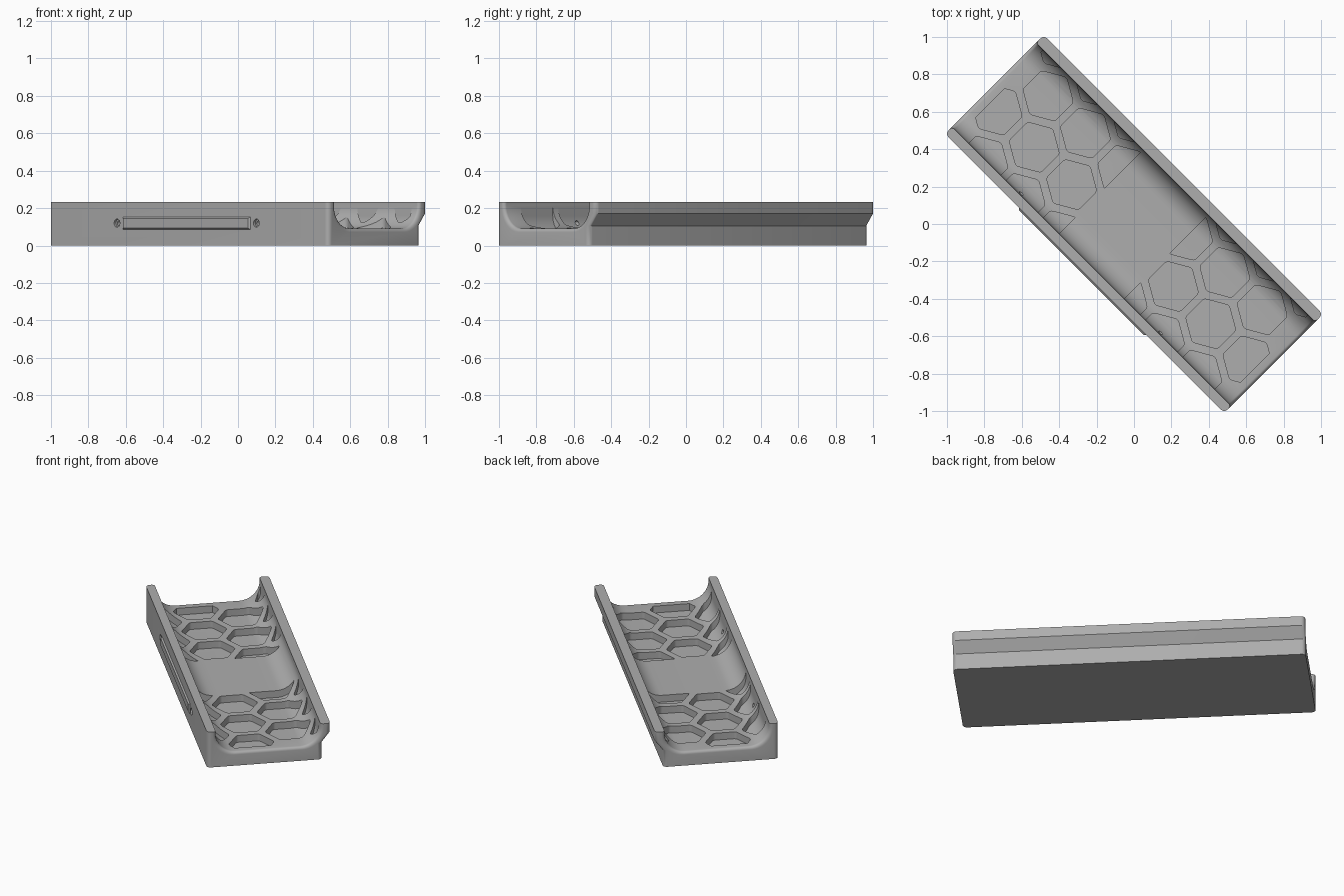
import bpy, bmesh, math

if "Cube" in bpy.data.objects:
    bpy.data.objects.remove(bpy.data.objects["Cube"])

HALF_L, HALF_W, HEIGHT = 1.055, 0.373, 0.232
CORNER = 0.025

grey = bpy.data.materials.new("plain grey")
grey.diffuse_color = (0.42, 0.42, 0.42, 1)
grey.use_nodes = True
grey.node_tree.nodes["Principled BSDF"].inputs["Base Color"].default_value = grey.diffuse_color


def finish(bm, name):
    bmesh.ops.recalc_face_normals(bm, faces=bm.faces)
    mesh = bpy.data.meshes.new(name)
    bm.to_mesh(mesh)
    bm.free()
    ob = bpy.data.objects.new(name, mesh)
    mesh.materials.append(grey)
    bpy.context.collection.objects.link(ob)
    return ob


def skin(bm, rings):
    """Closed solid through a list of equal-length point rings."""
    rows = [[bm.verts.new(p) for p in ring] for ring in rings]
    n = len(rows[0])
    for a, b in zip(rows, rows[1:]):
        for i in range(n):
            bm.faces.new((a[i], a[(i + 1) % n], b[(i + 1) % n], b[i]))
    bm.faces.new(rows[0])
    bm.faces.new(rows[-1])


def loft(name, stations, profile):
    """Skin profile(d) -> [(y, z)] along x for stations (x, d)."""
    bm = bmesh.new()
    skin(bm, [[(x, y, z) for y, z in profile(d)] for x, d in stations])
    return finish(bm, name)


def end_round(radius, half, steps=5):
    """Stations whose offset follows a quarter circle at both ends."""
    right = []
    for i in range(steps + 1):
        a = i / steps * math.pi / 2
        right.append((half - radius + radius * math.sin(a), radius * (1 - math.cos(a))))
    return [(-x, d) for x, d in reversed(right)] + right


def apply_boolean(target, cutter, op):
    mod = target.modifiers.new(op.lower(), 'BOOLEAN')
    mod.operation, mod.solver, mod.object = op, 'EXACT', cutter
    bpy.context.view_layer.objects.active = target
    bpy.ops.object.modifier_apply(modifier=mod.name)
    bpy.data.objects.remove(cutter)


# Outer body: straight wall on one side, overhanging ledge on the other
def outer(d):
    l, r = -HALF_W + d, HALF_W - d
    return [(l, 0), (r - 0.05, 0), (r - 0.05, 0.105), (r, 0.17), (r, HEIGHT), (l, HEIGHT)]


tray = loft("tray", end_round(CORNER, HALF_L), outer)


# Trough shape with filleted floor
def trough(left, right, floor, rad, top, d=0.0):
    left, right, floor = left - d, right + d, floor - d
    pts = [(left, top)]
    for i in range(11):
        a = i / 10 * math.pi / 2
        pts.append((left + rad * (1 - math.cos(a)), floor + rad * (1 - math.sin(a))))
    for i in range(11):
        a = i / 10 * math.pi / 2
        pts.append((right - rad * (1 - math.sin(a)), floor + rad * (1 - math.cos(a))))
    return pts + [(right, top)]


# Cavity, flared with a small round at the open ends
stations = end_round(0.018, HALF_L)
stations = [(-1.1, 0.018)] + stations + [(1.1, 0.018)]
cavity = loft("cavity_cutter", stations,
              lambda d: trough(-0.32, 0.314, 0.09, 0.125, 0.3, d))
apply_boolean(tray, cavity, 'DIFFERENCE')


# Honeycomb pockets with rounded corners
def rounded_hexagon(cx, cy, radius, r):
    pts = []
    inner = radius - r / math.cos(math.pi / 6)
    for k in range(6):
        a = math.radians(30 + 60 * k)
        for s in (-30, -10, 10, 30):
            b = a + math.radians(s)
            pts.append((cx + inner * math.cos(a) + r * math.cos(b),
                        cy + inner * math.sin(a) + r * math.sin(b)))
    return pts


ROWS = [(0.407, 0.385), (0.160, 0.245), (-0.087, 0.385), (-0.334, 0.245)]
for side in (-1, 1):
    bm = bmesh.new()
    for y, start in ROWS:
        for k in range(3):
            ring = rounded_hexagon(side * (start + 0.282 * k), y, 0.139, 0.025)
            skin(bm, [[(px, py, z) for px, py in ring] for z in (0.01, 0.29)])
    pockets = finish(bm, "pocket_cutter")
    limit = loft("pocket_limit", [(side * 0.246, 0), (side * 1.0, 0)],
                 lambda d: trough(-0.319, 0.313, 0.045, 0.115, 0.225))
    apply_boolean(pockets, limit, 'INTERSECT')
    apply_boolean(tray, pockets, 'DIFFERENCE')

# Screw holes through the straight wall, with a wider mouth outside
for x in (-0.527, 0.527):
    bm = bmesh.new()
    rings = []
    for y, r in ((-0.40, 0.022), (-0.358, 0.022), (-0.358, 0.013), (-0.24, 0.013)):
        rings.append([(x - 0.015 + r * math.cos(i * math.pi / 8), y,
                       0.12 + r * math.sin(i * math.pi / 8)) for i in range(16)])
    skin(bm, rings)
    apply_boolean(tray, finish(bm, "hole_cutter"), 'DIFFERENCE')

# Raised chamfered bar on the straight wall
bm = bmesh.new()
rings = []
for y, inset in ((-HALF_W + 0.01, 0), (-HALF_W, 0), (-HALF_W - 0.009, 0.009)):
    x0, x1 = -0.495 + inset, 0.467 - inset
    z0, z1 = 0.085 + inset, 0.153 - inset
    rings.append([(x0, y, z0), (x1, y, z0), (x1, y, z1), (x0, y, z1)])
skin(bm, rings)
bar = finish(bm, "wall_bar")

# Smooth the fillets and turn everything to the diagonal
for ob in (tray, bar):
    bpy.ops.object.select_all(action='DESELECT')
    ob.select_set(True)
    bpy.context.view_layer.objects.active = ob
    bpy.ops.object.shade_smooth_by_angle(angle=math.radians(30))
    ob.rotation_euler = (0, 0, math.radians(-45))
